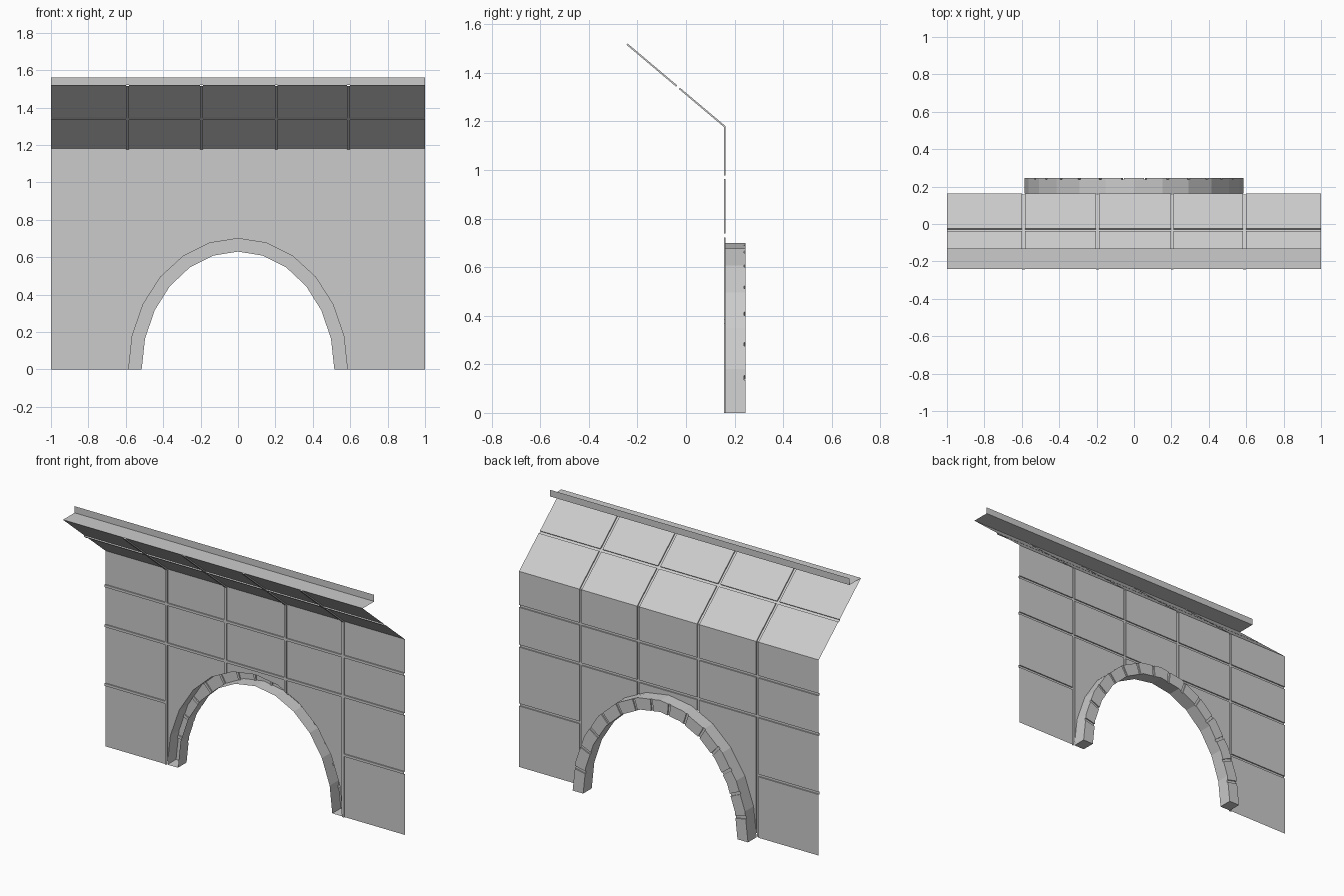
import bpy, bmesh, math
from mathutils import Vector as V

if "Cube" in bpy.data.objects:
    bpy.data.objects.remove(bpy.data.objects["Cube"])

GROOVE, DEPTH = 0.015, 0.007
WALL_Y, ARCH_Y = 0.163, 0.245
SEGS = 12          # facets of the arch
BRICKS = 15        # blocks round the arch


def quad(bm, *pts):
    bm.faces.new([bm.verts.new(p) for p in pts])


def finish(bm, name):
    bmesh.ops.remove_doubles(bm, verts=bm.verts, dist=0.0001)
    me = bpy.data.meshes.new(name)
    bm.to_mesh(me)
    bm.free()
    ob = bpy.data.objects.new(name, me)
    bpy.context.collection.objects.link(ob)
    return ob


def breaks(lo, hi, grooves):
    out = [lo]
    for g in grooves:
        out += [g - GROOVE / 2, g + GROOVE / 2]
    return out + [hi]


def panelled_sheet(origin, u, v, n, us, vs, solid=lambda a, b: False):
    """Open sheet of panels; odd cells are grooves sunk along -n."""
    bm = bmesh.new()

    def at(a, b, d):
        return origin + u * a + v * b - n * d

    def depth(i, j):
        if solid((us[i] + us[i + 1]) / 2, (vs[j] + vs[j + 1]) / 2):
            return 0
        return DEPTH if i % 2 or j % 2 else 0

    nu, nv = len(us) - 1, len(vs) - 1
    for i in range(nu):
        for j in range(nv):
            a, b, c, e = us[i], us[i + 1], vs[j], vs[j + 1]
            d = depth(i, j)
            quad(bm, at(a, c, d), at(a, e, d), at(b, e, d), at(b, c, d))
            # groove side walls
            if i + 1 < nu and depth(i + 1, j) != d:
                d2 = depth(i + 1, j)
                quad(bm, at(b, c, d), at(b, e, d), at(b, e, d2), at(b, c, d2))
            if j + 1 < nv and depth(i, j + 1) != d:
                d2 = depth(i, j + 1)
                quad(bm, at(a, e, d), at(a, e, d2), at(b, e, d2), at(b, e, d))
    bmesh.ops.remove_doubles(bm, verts=bm.verts, dist=0.0001)
    return bm


def arch_point(angle, rx, rz, y):
    """Point on the faceted half ellipse."""
    t = angle / math.pi * SEGS
    k = min(int(t + 1e-6), SEGS - 1)
    p, q = [V((rx * math.cos(math.pi * i / SEGS), y, rz * math.sin(math.pi * i / SEGS)))
            for i in (k, k + 1)]
    return p.lerp(q, t - k)


OUTER, INNER = (0.585, 0.70), (0.515, 0.63)
X, Z = V((1, 0, 0)), V((0, 0, 1))
columns = breaks(-1, 1, (-0.59, -0.195, 0.205, 0.59))

# wall with the arched opening carved out facet by facet
bm = panelled_sheet(V((0, WALL_Y, 0)), X, Z, V((0, 1, 0)), columns,
                    breaks(0, 1.18, (0.375, 0.73, 0.97)),
                    lambda a, b: abs(a) < 0.58 and b < 0.5)
planes = [(V((1, 0, 0)) * s * OUTER[0], X * s) for s in (1, -1)]
for i in range(SEGS):
    p = arch_point(math.pi * i / SEGS, *OUTER, 0)
    q = arch_point(math.pi * (i + 1) / SEGS, *OUTER, 0)
    planes.append((p, V((q.z - p.z, 0, p.x - q.x)).normalized()))
inside = list(bm.faces)
for co, no in planes:
    geom = set(inside)
    for f in inside:
        geom.update(f.edges)
        geom.update(f.verts)
    res = bmesh.ops.bisect_plane(bm, geom=list(geom), dist=1e-5, plane_co=co, plane_no=no)
    faces = {g for g in res["geom"] if isinstance(g, bmesh.types.BMFace)}
    inside = [f for f in faces if (f.calc_center_median() - co).dot(no) < -1e-6]
bmesh.ops.delete(bm, geom=inside, context='FACES')
finish(bm, "wall")

# sloping panelled roof
slope = V((0, -0.24 - WALL_Y, 0.34))
length = slope.length
slope.normalize()
bm = panelled_sheet(V((0, WALL_Y, 1.18)), X, slope, V((0, slope.z, -slope.y)),
                    columns, breaks(0, length, (length * 0.48,)))
finish(bm, "roof_slope")

# ledge with upright lip along the roof edge
bm = bmesh.new()
profile = [(-0.24, 1.52), (-0.13, 1.52), (-0.13, 1.56)]
for (y0, z0), (y1, z1) in zip(profile, profile[1:]):
    quad(bm, (-1, y0, z0), (1, y0, z0), (1, y1, z1), (-1, y1, z1))
finish(bm, "roof_ledge")

# hollow arch surround with block joints on its back face
bm = bmesh.new()
half = GROOVE / 2 / 0.6
joints = [math.pi * i / BRICKS for i in range(1, BRICKS)]
angles = sorted({round(a, 5) for a in
                 [math.pi * i / SEGS for i in range(SEGS + 1)]
                 + [j + s * half for j in joints for s in (-1, 1)]})
prev = None
for a, b in zip(angles, angles[1:]):
    mid = (a + b) / 2
    y = ARCH_Y - DEPTH if any(abs(mid - j) < half for j in joints) else ARCH_Y
    o = lambda t, yy: arch_point(t, *OUTER, yy)
    n = lambda t, yy: arch_point(t, *INNER, yy)
    quad(bm, o(a, WALL_Y), o(b, WALL_Y), o(b, y), o(a, y))
    quad(bm, o(a, y), o(b, y), n(b, y), n(a, y))
    quad(bm, n(a, y), n(b, y), n(b, WALL_Y), n(a, WALL_Y))
    if prev is not None and prev != y:
        quad(bm, o(a, prev), o(a, y), n(a, y), n(a, prev))
    prev = y
for a in (0, math.pi):
    quad(bm, o(a, WALL_Y), o(a, ARCH_Y), n(a, ARCH_Y), n(a, WALL_Y))
bmesh.ops.remove_doubles(bm, verts=bm.verts, dist=0.0001)
bmesh.ops.recalc_face_normals(bm, faces=bm.faces)
finish(bm, "arch_surround")
